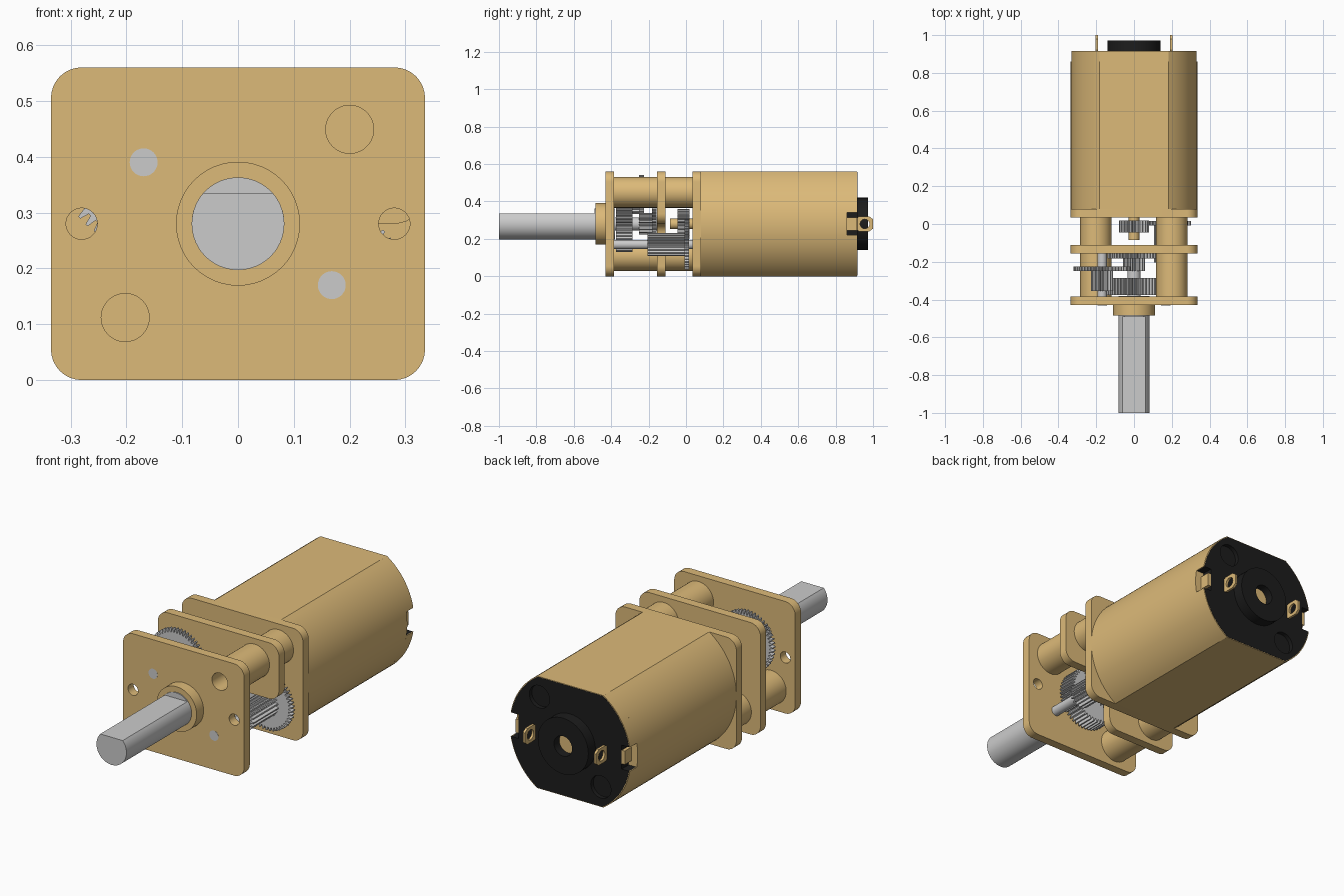
import bpy, bmesh
from math import sin, cos, pi, asin, radians
from mathutils import Vector

if "Cube" in bpy.data.objects:
    bpy.data.objects.remove(bpy.data.objects["Cube"])

ZC = 0.28  # height of the main axis; profiles are drawn around it


def material(name, rgb):
    m = bpy.data.materials.new(name)
    m.diffuse_color = (*rgb, 1)
    m.use_nodes = True
    m.node_tree.nodes["Principled BSDF"].inputs["Base Color"].default_value = m.diffuse_color
    return m


BRASS = material("brass", (0.72, 0.49, 0.19))
BLACK = material("black_plastic", (0.012, 0.012, 0.012))


def solid(name, loops, t0, t1, mat=None, axis='Y'):
    """Extrude an outline (first loop) with holes (other loops) from t0 to t1."""
    bm = bmesh.new()

    def place(a, b, t):
        return (a, t, b + ZC) if axis == 'Y' else (t, a, b + ZC)
    rings = [[bm.verts.new(place(a, b, t0)) for a, b in lp] for lp in loops]
    twin = {v: None for r in rings for v in r}
    if len(rings) == 1:
        bm.faces.new(rings[0])
    else:
        edges = [bm.edges.new((r[i - 1], r[i])) for r in rings for i in range(len(r))]
        bmesh.ops.triangle_fill(bm, use_beauty=True, use_dissolve=False, edges=edges)
    caps = list(bm.faces)
    for r, lp in zip(rings, loops):
        for v, (a, b) in zip(r, lp):
            twin[v] = bm.verts.new(place(a, b, t1))
    for f in caps:
        bm.faces.new([twin[v] for v in reversed(f.verts)])
    for r in rings:
        for i in range(len(r)):
            bm.faces.new((r[i - 1], r[i], twin[r[i]], twin[r[i - 1]]))
    bmesh.ops.recalc_face_normals(bm, faces=bm.faces)
    me = bpy.data.meshes.new(name)
    bm.to_mesh(me)
    bm.free()
    ob = bpy.data.objects.new(name, me)
    bpy.context.collection.objects.link(ob)
    if mat:
        me.materials.append(mat)
    return ob


def arc(r, a0, a1, n=16, c=(0, 0)):
    return [(c[0] + r * cos(a0 + (a1 - a0) * i / n),
             c[1] + r * sin(a0 + (a1 - a0) * i / n)) for i in range(n + 1)]


def circle(c, r, n=48):
    return arc(r, 0, 2 * pi, n, c)[:-1]


def rounded(poly, r, n=8):
    """Round every right-angled corner of a polygon, inner corners too."""
    out = []
    P = [Vector(p) for p in poly]
    for i, p in enumerate(P):
        dp = (P[i - 1] - p).normalized()
        dn = (P[(i + 1) % len(P)] - p).normalized()
        c = p + r * (dp + dn)
        for k in range(n + 1):
            t = pi / 2 * k / n
            out.append(tuple(c - r * dn * cos(t) - r * dp * sin(t)))
    return out


def gear_profile(c, r, teeth, depth=0.017):
    pts = []
    for i in range(teeth):
        for f, rr in ((0, r - depth), (0.28, r - depth), (0.5, r), (0.78, r)):
            a = 2 * pi * (i + f) / teeth
            pts.append((c[0] + rr * cos(a), c[1] + rr * sin(a)))
    return pts


AXIS, LEFT, RIGHT = (0, 0), (-0.169, 0.11), (0.168, -0.11)
POSTS = [(0.2, 0.169), (-0.202, -0.168)]

# plates
W, H = 0.335, 0.28
rect = rounded([(-W, -H), (W, -H), (W, H), (-W, H)], 0.055)
solid("front_plate", [rect] + [circle(p, 0.043) for p in POSTS]
      + [circle((s * 0.28, 0), 0.028, 32) for s in (-1, 1)], -0.43, -0.385, BRASS)
solid("middle_plate", [rounded([(-W, -H), (0.06, -H), (0.06, 0), (W, 0), (W, H), (-W, H)],
                               0.055)], -0.155, -0.11, BRASS)
solid("motor_plate", [rect], 0.035, 0.08, BRASS)

# hollow-fronted spacer posts
for i, p in enumerate(POSTS):
    solid(f"post_socket_{i}", [circle(p, 0.083), circle(p, 0.043)], -0.385, -0.2, BRASS)
    solid(f"post_{i}", [circle(p, 0.083)], -0.2, 0.035, BRASS)

# output shaft with flat, and its bushing
f = asin(0.055 / 0.083)
solid("output_shaft_flat", [arc(0.083, pi - f, 2 * pi + f, 44)], -1.0, -0.49)
solid("output_shaft_root", [circle(AXIS, 0.083)], -0.49, -0.38)
solid("centre_arbor", [circle(AXIS, 0.035, 32)], -0.38, -0.11)
solid("bushing", [circle(AXIS, 0.111), circle(AXIS, 0.083)], -0.485, -0.43, BRASS)

# arbors, flush with the front plate
solid("left_arbor", [circle(LEFT, 0.025, 32)], -0.4305, -0.11)
solid("right_arbor", [circle(RIGHT, 0.025, 32)], -0.4305, 0.035)
solid("motor_shaft", [circle(AXIS, 0.028, 32)], -0.085, 0.035, BRASS)

# gear train: name, centre, radius, teeth, y range
for name, c, r, n, y0, y1 in (
        ("motor_pinion", AXIS, 0.08, 24, -0.045, 0.018),
        ("first_wheel", RIGHT, 0.135, 44, -0.008, 0.016),
        ("first_pinion", RIGHT, 0.062, 18, -0.205, -0.008),
        ("second_wheel", AXIS, 0.14, 46, -0.182, -0.157),
        ("second_pinion", AXIS, 0.058, 16, -0.25, -0.182),
        ("third_wheel", LEFT, 0.152, 50, -0.25, -0.225),
        ("third_pinion", LEFT, 0.058, 16, -0.355, -0.25),
        ("output_wheel", AXIS, 0.15, 48, -0.375, -0.285)):
    solid(name, [gear_profile(c, r, n)], y0, y1)


# motor can: round with flat top and bottom
def can_arcs(r, h, gap=0.0, half=False):
    a, b = asin(h / r), asin(gap / r)
    pts = arc(r, b, a) + arc(r, pi - a, pi - b)
    return pts if half else (pts, [(-x, -z) for x, z in pts])


R, N = 0.335, 0.06  # can radius, half height of side notches
up, down = can_arcs(R, H)
solid("motor_can", [up[:-1] + down[:-1]], 0.08, 0.86, BRASS)
shell = can_arcs(R, H, N, True) + can_arcs(0.331, 0.277, N, True)[::-1]
for name, s in (("can_rim_top", 1), ("can_rim_bottom", -1)):
    solid(name, [[(s * x, s * z) for x, z in shell]], 0.86, 0.915, BRASS)

# black end cap with side notches, two round recesses and a bored boss
up, down = can_arcs(0.331, 0.277, N)
nx = 0.285
cap = up + [(-nx, N), (-nx, -N)] + down + [(nx, -N), (nx, N)]
solid("end_cap_base", [cap], 0.86, 0.895, BLACK)
solid("end_cap_face", [cap] + [circle((s * 0.17, s * 0.18), 0.056) for s in (-1, 1)],
      0.895, 0.916, BLACK)
solid("end_boss", [circle(AXIS, 0.14), circle(AXIS, 0.05)], 0.916, 0.972, BLACK)
solid("end_bearing", [circle(AXIS, 0.05)], 0.9, 0.93, BRASS)

# terminals: an eyelet lug and a strip in each side notch
lug = [(0.91, -0.03), (0.925, -0.04), (0.98, -0.04), (1.0, -0.025),
       (1.0, 0.025), (0.98, 0.04), (0.925, 0.04), (0.91, 0.03)]
strip = [(0.862, -0.034), (0.915, -0.034), (0.915, 0.034), (0.862, 0.034)]
for side, s in (("left", -1), ("right", 1)):
    solid(f"{side}_terminal_lug", [lug, circle((0.956, 0), 0.025, 24)],
          s * 0.191, s * 0.203, BRASS, 'X')
    solid(f"{side}_terminal_strip", [strip], s * 0.28, s * 0.302, BRASS, 'X')

# smooth round walls, crisp edges
for ob in bpy.context.collection.objects:
    ob.select_set(True)
    bpy.context.view_layer.objects.active = ob
bpy.ops.object.shade_smooth_by_angle(angle=radians(25))
